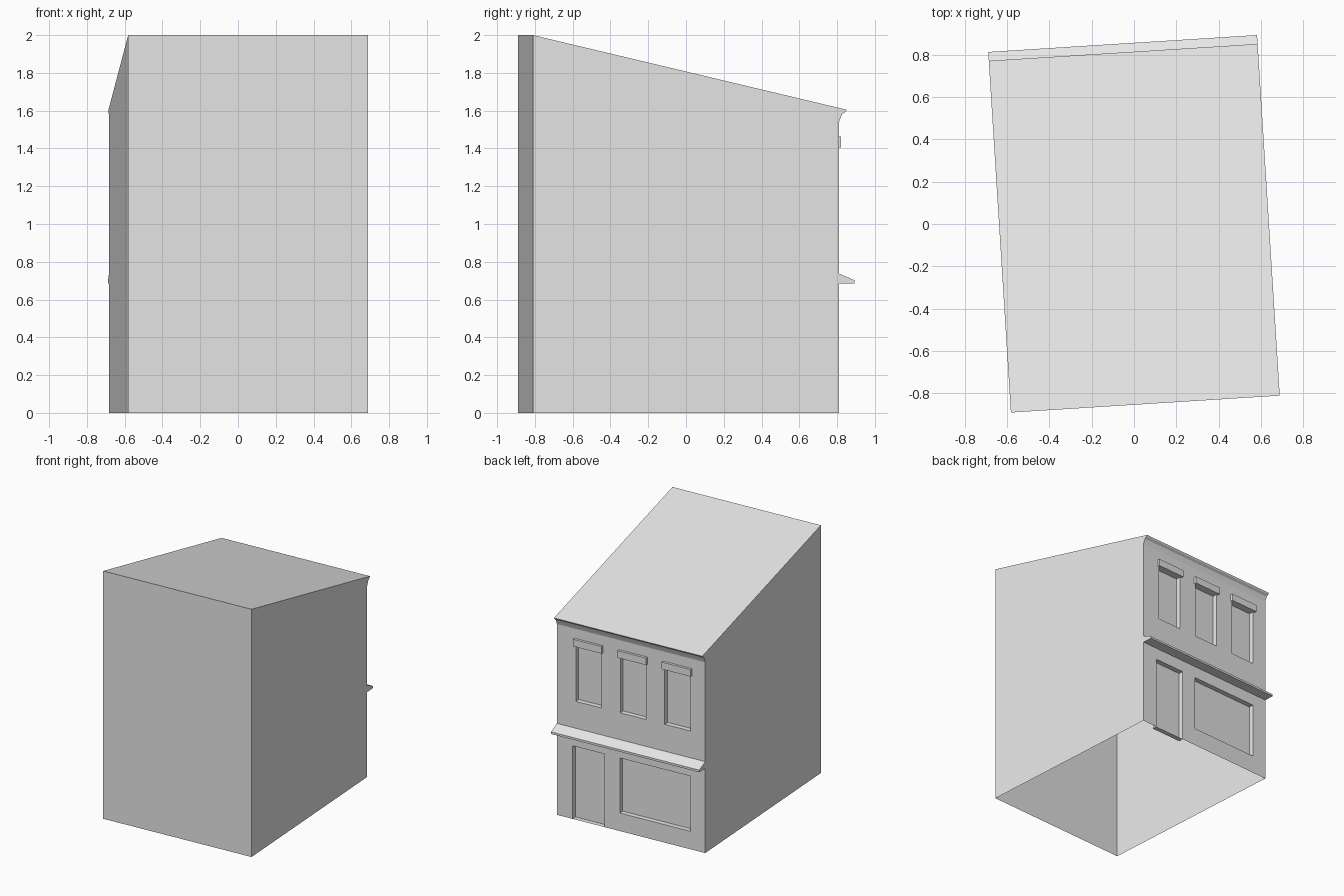
import bpy, bmesh, math
from mathutils import Vector

if "Cube" in bpy.data.objects:
    bpy.data.objects.remove(bpy.data.objects["Cube"], do_unlink=True)

HALF, BACK, WALL, EAVE, TIP = 0.636, -0.852, 0.772, 0.812, 0.854
TOP, EAVE_Z, DEPTH = 2.0, 1.605, 0.04
TURN = math.radians(3.6)

plaster = bpy.data.materials.new("plain_grey")
plaster.use_nodes = True
grey = (0.8, 0.8, 0.8, 1)
plaster.diffuse_color = grey
plaster.node_tree.nodes["Principled BSDF"].inputs["Base Color"].default_value = grey


def roof_z(y):
    return TOP + (EAVE_Z - TOP) * (y - BACK) / (EAVE - BACK)


def finish(bm, name):
    mesh = bpy.data.meshes.new(name)
    bm.to_mesh(mesh)
    bm.free()
    mesh.materials.append(plaster)
    obj = bpy.data.objects.new(name, mesh)
    obj.rotation_euler.z = TURN
    bpy.context.collection.objects.link(obj)


def face(bm, points, outward):
    f = bm.faces.new([bm.verts.new(p) for p in points])
    f.normal_update()
    if f.normal.dot(Vector(outward)) < 0:
        f.normal_flip()


def prism(name, profile, x0, x1):
    """Extrude a (y, z) profile along x."""
    bm = bmesh.new()
    f = bm.faces.new([bm.verts.new((x0, y, z)) for y, z in profile])
    ext = bmesh.ops.extrude_face_region(bm, geom=[f])
    moved = [v for v in ext["geom"] if isinstance(v, bmesh.types.BMVert)]
    bmesh.ops.translate(bm, verts=moved, vec=(x1 - x0, 0, 0))
    bmesh.ops.recalc_face_normals(bm, faces=bm.faces)
    finish(bm, name)


# Shell: side walls, blank wall and sloping roof, open underneath
bm = bmesh.new()
wall_z = roof_z(WALL)
for s in (-1, 1):
    x = s * HALF
    face(bm, [(x, BACK, 0), (x, WALL, 0), (x, WALL, wall_z), (x, BACK, TOP)], (s, 0, 0))
face(bm, [(-HALF, BACK, 0), (HALF, BACK, 0), (HALF, BACK, TOP), (-HALF, BACK, TOP)], (0, -1, 0))
face(bm, [(-HALF, BACK, TOP), (HALF, BACK, TOP), (HALF, WALL, wall_z), (-HALF, WALL, wall_z)], (0, 0, 1))
bmesh.ops.remove_doubles(bm, verts=bm.verts, dist=0.0001)
finish(bm, "walls_and_roof")

# Openings as (x0, x1, z0, z1): door, shop window, upper windows
window_centres = [0.363, -0.018, -0.399]
openings = [(0.226, 0.50, 0, 0.59), (-0.508, 0.096, 0.145, 0.59)]
openings += [(c - 0.11, c + 0.11, 0.955, 1.405) for c in window_centres]

# Facade: grid of panels that leaves out the openings
bm = bmesh.new()
xs = sorted({-HALF, HALF} | {round(v, 4) for o in openings for v in o[:2]})
zs = sorted({0, wall_z} | {v for o in openings for v in o[2:]})
for x0, x1 in zip(xs, xs[1:]):
    for z0, z1 in zip(zs, zs[1:]):
        cx, cz = (x0 + x1) / 2, (z0 + z1) / 2
        if not any(a < cx < b and c < cz < d for a, b, c, d in openings):
            face(bm, [(x0, WALL, z0), (x1, WALL, z0), (x1, WALL, z1), (x0, WALL, z1)], (0, 1, 0))
bmesh.ops.remove_doubles(bm, verts=bm.verts, dist=0.0001)
finish(bm, "facade")

# Recessed panels with their reveals
names = ["door", "shop_window"] + [f"upper_window_{i + 1}" for i in range(3)]
for name, (x0, x1, z0, z1) in zip(names, openings):
    bm = bmesh.new()
    y = WALL - DEPTH
    rim = [(x0, z0), (x1, z0), (x1, z1), (x0, z1)]
    face(bm, [(a, y, b) for a, b in rim], (0, 1, 0))
    for i, (a, b) in enumerate(rim):
        c, d = rim[(i + 1) % 4]
        inward = ((x0 + x1 - a - c), 0, (z0 + z1 - b - d))
        face(bm, [(a, y, b), (c, y, d), (c, WALL, d), (a, WALL, b)], inward)
    bmesh.ops.remove_doubles(bm, verts=bm.verts, dist=0.0001)
    finish(bm, name)

# Lintels above the upper windows
for i, c in enumerate(window_centres):
    out = WALL + 0.02
    prism(f"lintel_{i + 1}", [(WALL, 1.405), (out, 1.405), (out, 1.462), (WALL, 1.462)],
          c - 0.124, c + 0.124)

# Sloped ledge over the shop front
prism("shop_ledge", [(WALL, 0.685), (TIP, 0.685), (TIP, 0.702), (WALL, 0.738)], -HALF, HALF)

# Moulded cornice under the eave
prism("cornice", [(WALL, wall_z), (EAVE, EAVE_Z), (0.806, 1.594), (0.788, 1.582),
                  (0.778, 1.557), (WALL, 1.54)], -HALF, HALF)
